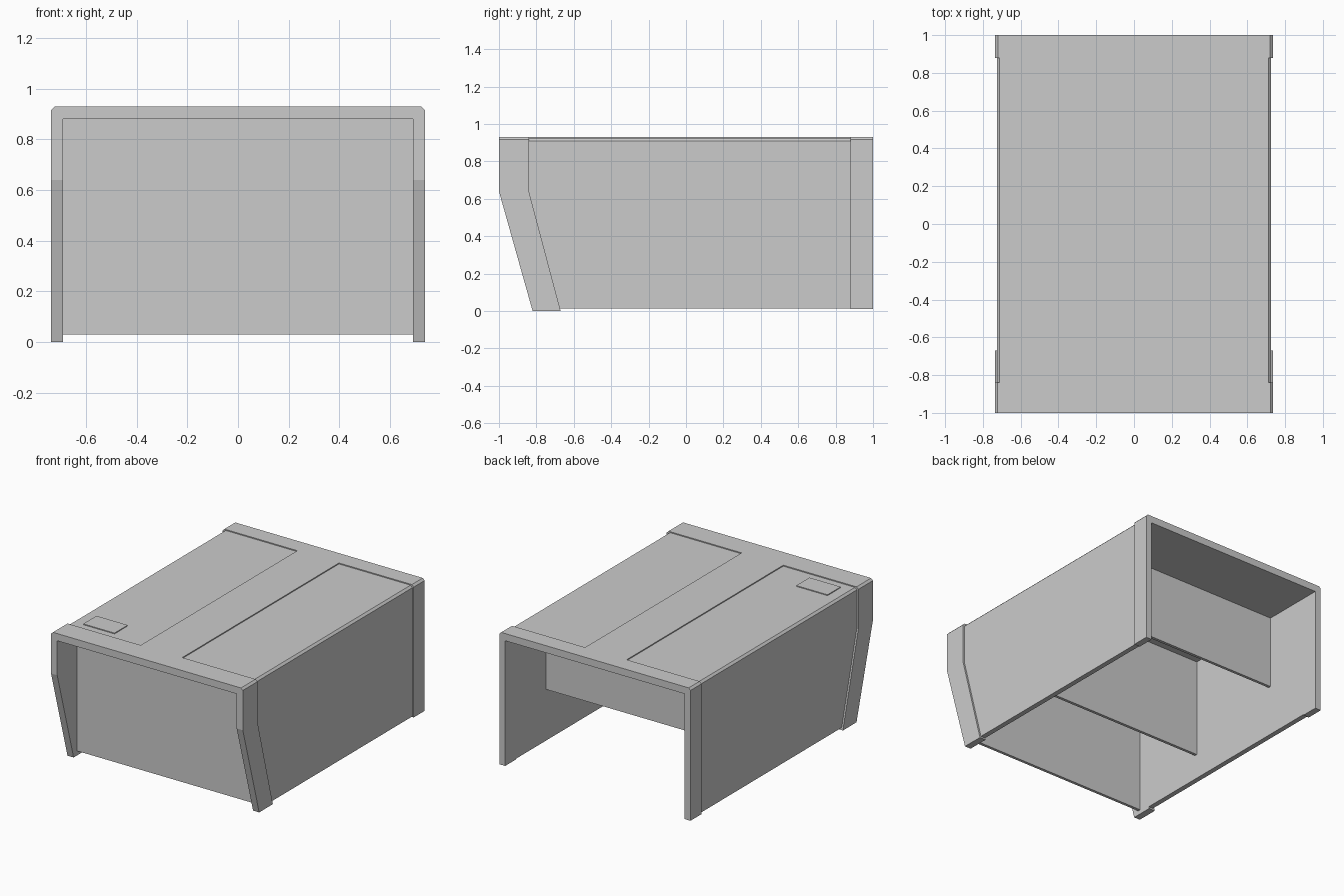
import bpy

if "Cube" in bpy.data.objects:
    bpy.data.objects.remove(bpy.data.objects["Cube"])

INNER, CEIL, KNEE = 0.69, 0.88, 0.64


def mesh_object(name, verts, faces):
    me = bpy.data.meshes.new(name)
    me.from_pydata(verts, [], faces)
    me.update()
    ob = bpy.data.objects.new(name, me)
    bpy.context.collection.objects.link(ob)
    return ob


def shell(name, half, bottom, top, y0, y1, lean0, lean1, c=0.014):
    """Inverted-U section with chamfered shoulders; legs lean back below the knee."""
    left_out = [(-half, bottom), (-half, KNEE), (-half, top - c), (-half + c, top)]
    left_in = [(-INNER, bottom), (-INNER, KNEE), (-INNER, CEIL), (-INNER + c, CEIL)]
    outer = left_out + [(-x, z) for x, z in reversed(left_out)]
    inner = left_in + [(-x, z) for x, z in reversed(left_in)]
    n = len(outer)
    verts = []
    for y, lean in ((y0, lean0), (y1, lean1)):
        for x, z in outer + inner:
            verts.append((x, y + lean * max(0, KNEE - z) / KNEE, z))
    b = 2 * n
    faces = []
    for i in range(n - 1):
        j = i + 1
        faces += [(i, j, n + j, n + i),                          # front
                  (b + i, b + n + i, b + n + j, b + j),          # back
                  (i, b + i, b + j, j),                          # outside
                  (n + i, n + j, b + n + j, b + n + i)]          # inside
    e = n - 1
    faces += [(0, n, b + n, b), (e, b + e, b + n + e, n + e)]    # leg bottoms
    return mesh_object(name, verts, faces)


def box(name, x0, x1, y0, y1, z0, z1):
    verts = [(x, y, z) for x in (x0, x1) for y in (y0, y1) for z in (z0, z1)]
    faces = [(0, 1, 3, 2), (4, 6, 7, 5), (0, 4, 5, 1),
             (2, 3, 7, 6), (0, 2, 6, 4), (1, 5, 7, 3)]
    return mesh_object(name, verts, faces)


# Casing: slanted front frame, slightly thinner body, straight rear frame
shell("front_frame", 0.737, 0.0, 0.93, -1.0, -0.84, 0.18, 0.17)
shell("body", 0.725, 0.015, 0.923, -0.84, 0.88, 0.17, 0.0)
shell("rear_frame", 0.735, 0.01, 0.93, 0.88, 1.0, 0.0, 0.0)

# Raised centre strip and small plate on the top
box("top_centre_strip", -0.16, 0.16, -0.84, 0.88, 0.915, 0.93)
box("top_plate", -0.64, -0.40, -0.785, -0.64, 0.915, 0.929)

# Cross panels, stepping up toward the back
for name, y, z in (("front_panel", -0.78, 0.03),
                   ("middle_panel", -0.21, 0.19),
                   ("rear_panel", 0.53, 0.37)):
    box(name, -INNER, INNER, y, y + 0.02, z, CEIL)
